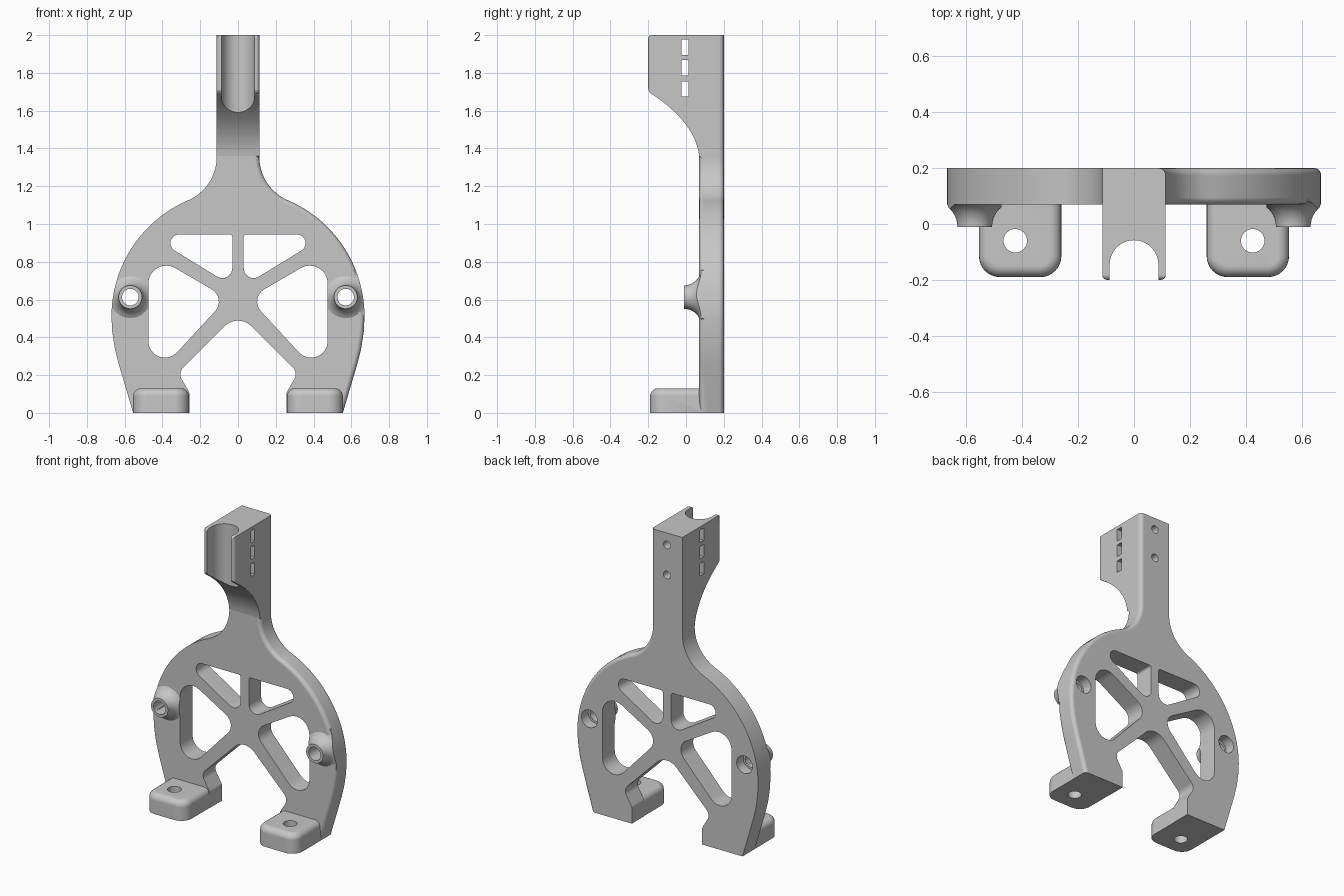
import bpy, bmesh
from math import cos, sin, tan, pi, radians, hypot
from mathutils import Vector
from mathutils.geometry import interpolate_bezier

if "Cube" in bpy.data.objects:
    bpy.data.objects.remove(bpy.data.objects["Cube"], do_unlink=True)

GREY = (0.57, 0.57, 0.57, 1)
mat = bpy.data.materials.new("grey")
mat.use_nodes = True
mat.diffuse_color = GREY
mat.node_tree.nodes["Principled BSDF"].inputs["Base Color"].default_value = GREY


def arc(cx, cy, r, start, end, n=16):
    steps = [radians(start + (end - start) * i / n) for i in range(n + 1)]
    return [(cx + r * cos(a), cy + r * sin(a)) for a in steps]


def fillet(corners, n=8):
    """Round every (x, y, radius) corner of a closed polygon."""
    out = []
    for i, (x, y, r) in enumerate(corners):
        p = Vector((x, y))
        if r == 0:
            out.append((x, y))
            continue
        u = (Vector(corners[i - 1][:2]) - p).normalized()
        v = (Vector(corners[(i + 1) % len(corners)][:2]) - p).normalized()
        half = u.angle(v) / 2
        centre = p + (u + v).normalized() * r / sin(half)
        a = (p + u * r / tan(half) - centre).normalized()
        b = (p + v * r / tan(half) - centre).normalized()
        turn = pi - 2 * half
        for k in range(n + 1):
            t = k / n
            d = (a * sin((1 - t) * turn) + b * sin(t * turn)) / sin(turn)
            out.append(tuple(centre + d * r))
    return out


def finish(name, bm):
    bmesh.ops.recalc_face_normals(bm, faces=bm.faces)
    mesh = bpy.data.meshes.new(name)
    bm.to_mesh(mesh)
    bm.free()
    obj = bpy.data.objects.new(name, mesh)
    mesh.materials.append(mat)
    bpy.context.collection.objects.link(obj)
    return obj


def prism(name, pts, axis, lo, hi, rule=None, width=0.0):
    """Extrude a 2D outline along an axis; bevel the edges chosen by rule."""
    place = {"x": lambda a, b, d: (d, a, b),
             "y": lambda a, b, d: (a, d, b),
             "z": lambda a, b, d: (a, b, d)}[axis]
    bm = bmesh.new()
    rings = [[bm.verts.new(place(a, b, d)) for a, b in pts] for d in (lo, hi)]
    for ring in rings:
        bm.faces.new(ring)
    for i in range(len(pts)):
        bm.faces.new((rings[0][i - 1], rings[0][i], rings[1][i], rings[1][i - 1]))
    bmesh.ops.recalc_face_normals(bm, faces=bm.faces)
    if rule:
        edges = [e for e in bm.edges if rule(e.verts[0].co, e.verts[1].co)]
        bmesh.ops.bevel(bm, geom=edges, offset=width, segments=5,
                        profile=0.5, affect="EDGES", clamp_overlap=True)
    return finish(name, bm)


def disc(name, a, b, r, axis, lo, hi):
    return prism(name, arc(a, b, r, 0, 360, 40)[:-1], axis, lo, hi)


def box(name, y0, y1, z0, z1, half):
    return prism(name, [(y0, z0), (y1, z0), (y1, z1), (y0, z1)], "x", -half, half)


def combine(target, tool, operation):
    mod = target.modifiers.new(operation, "BOOLEAN")
    mod.operation, mod.object, mod.solver = operation, tool, "EXACT"
    bpy.ops.object.select_all(action="DESELECT")
    bpy.context.view_layer.objects.active = target
    target.select_set(True)
    bpy.ops.object.modifier_apply(modifier=mod.name)
    bpy.data.objects.remove(tool, do_unlink=True)


# Frame outline: neck, round shoulders, legs and central arch
NECK, ROUND = 0.113, 66.7
half = [(NECK, 2.0)] + arc(NECK + 0.25, 1.355, 0.25, 180, 180 + ROUND)
half += arc(0, 0.51, 0.67, ROUND, 0, 24)[1:]
half += [(0.666, 0.43), (0.652, 0.34), (0.632, 0.26), (0.555, 0)]
arch = fillet([(0.258, 0, 0), (0.258, 0.11, 0.03), (0.318, 0.212, 0.05),
               (0, 0.53, 0.1), (-0.318, 0.212, 0.05), (-0.258, 0.11, 0.03),
               (-0.258, 0, 0)])
outline = half + arch + [(-x, z) for x, z in reversed(half)]


def outer_left(p, q):
    return abs(p.y - q.y) < 0.001 and all(
        v.x > 0.1 and hypot(v.x, v.z - 0.5) > 0.6 for v in (p, q))


frame = prism("bracket_frame", outline, "y", 0.07, 0.2, outer_left, 0.025)

# Head block with a swept underside
sweep = interpolate_bezier(*[Vector((y, z, 0)) for y, z in (
    (-0.2, 1.7), (-0.07, 1.62), (0.055, 1.5), (0.07, 1.36))], 18)
profile = [(0.15, 2.0), (-0.2, 2.0)] + [(p.x, p.y) for p in sweep] + [(0.15, 1.3)]
head = prism("head", profile, "x", -NECK, NECK,
             lambda p, q: p.y < -0.19 and q.y < -0.19, 0.018)
combine(frame, head, "UNION")

for s in (-1, 1):
    # Foot pad with rounded front corners and top rim
    pad = fillet([(s * 0.555, 0.12, 0), (s * 0.555, -0.19, 0.075),
                  (s * 0.26, -0.19, 0.075), (s * 0.26, 0.12, 0)])
    foot = prism("foot", pad, "z", 0, 0.13,
                 lambda p, q: min(p.z, q.z) > 0.1 and min(p.y, q.y) < 0.1, 0.04)
    combine(frame, foot, "UNION")

    # Flared boss, trimmed to the frame outline
    bm = bmesh.new()
    ring = [(0, -0.01), (0.062, -0.01)] + arc(0.152, -0.01, 0.09, 180, 90, 10)[1:]
    ring += [(0.152, 0.11), (0, 0.11)]
    verts = [bm.verts.new((s * 0.57 + r, y, 0.613)) for r, y in ring]
    edges = [bm.edges.new(pair) for pair in zip(verts, verts[1:])]
    bmesh.ops.spin(bm, geom=verts + edges, cent=(s * 0.57, 0, 0.613),
                   axis=(0, 1, 0), angle=2 * pi, steps=48)
    bmesh.ops.remove_doubles(bm, verts=bm.verts, dist=0.0005)
    boss = finish("boss", bm)
    combine(boss, prism("trim", outline, "y", -0.1, 0.15), "INTERSECT")
    combine(frame, boss, "UNION")

cutters = []
for s in (-1, 1):
    # Upper and lower windows of the frame
    upper = fillet([(s * 0.03, 0.945, 0.015), (s * 0.03, 0.672, 0.053),
                    (s * 0.475, 0.945, 0.046)])
    lower = fillet([(s * 0.475, 0.85, 0.095), (s * 0.058, 0.607, 0.075),
                    (s * 0.475, 0.155, 0.088)])
    cutters += [prism("window", pts, "y", -0.3, 0.4) for pts in (upper, lower)]
    # Boss bores and foot bolt holes
    cutters += [disc("bore", s * 0.57, 0.613, 0.044, "y", -0.3, 0.4),
                disc("counterbore", s * 0.57, 0.613, 0.058, "y", 0.13, 0.4),
                disc("bolt_hole", s * 0.425, -0.06, 0.042, "z", -0.1, 0.3)]

# Open channel down the front of the head
channel = [(-0.087, -0.4), (0.087, -0.4)] + arc(0, -0.145, 0.087, 0, 180, 24)
cutters.append(prism("channel", channel, "z", 1.2, 2.2))

# Side slots and blind screw holes at the back
cutters += [box("slot", -0.025, 0.014, z, z + 0.081, 0.3) for z in (1.674, 1.787, 1.896)]
cutters += [disc("screw_hole", 0, z, 0.026, "y", 0.06, 0.4) for z in (1.72, 1.92)]
for cutter in cutters:
    combine(frame, cutter, "DIFFERENCE")

# Shading
bpy.ops.object.shade_smooth_by_angle(angle=radians(30))
weighted = frame.modifiers.new("weighted_normals", "WEIGHTED_NORMAL")
weighted.keep_sharp = True
